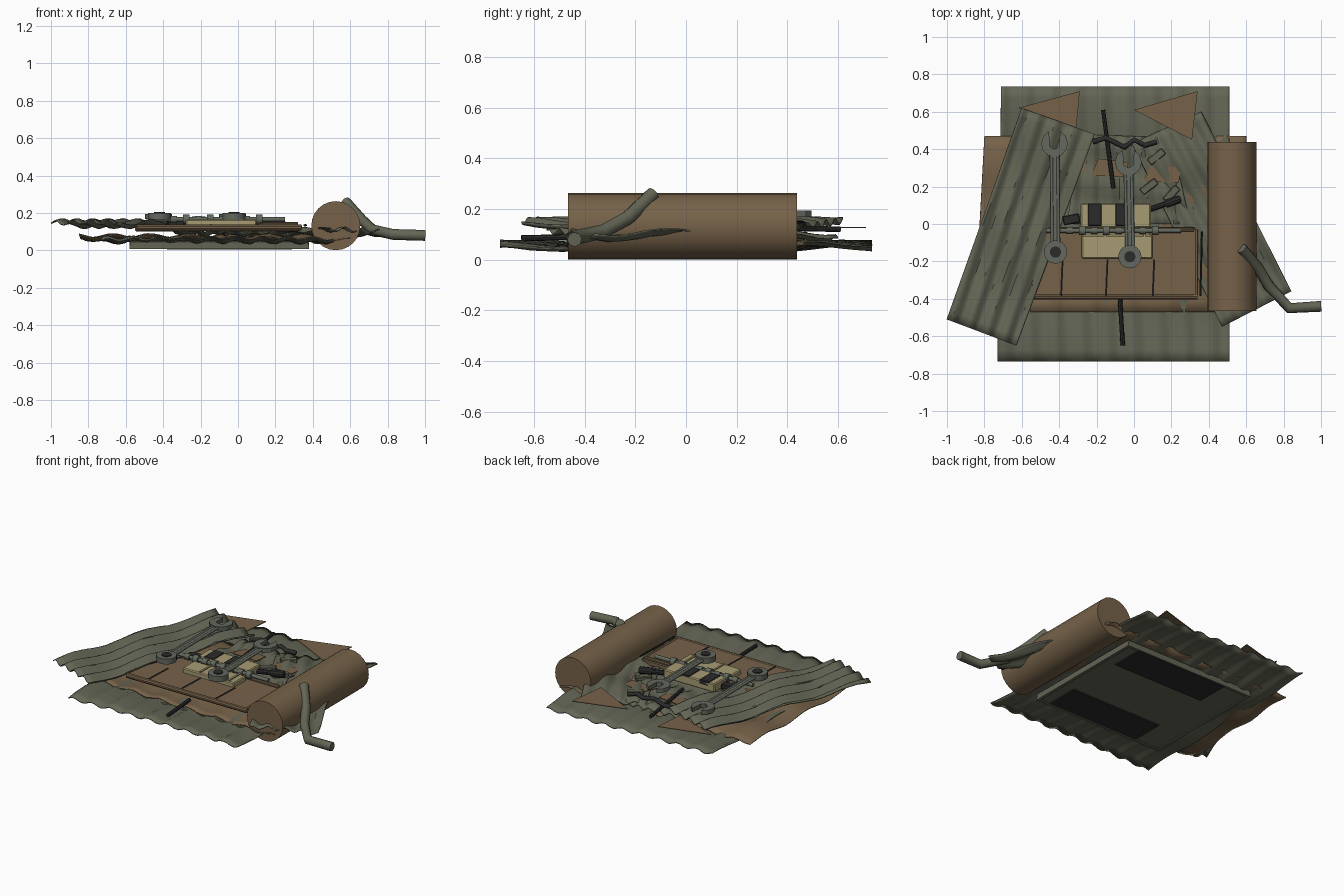
import bpy, bmesh, math, random
from mathutils import Vector, Matrix

random.seed(4)
if "Cube" in bpy.data.objects:
    bpy.data.objects.remove(bpy.data.objects["Cube"])


def material(name, rgb):
    m = bpy.data.materials.new(name)
    m.use_nodes = True
    m.diffuse_color = (*rgb, 1)
    m.node_tree.nodes["Principled BSDF"].inputs["Base Color"].default_value = (*rgb, 1)
    return m


GREEN = material("weathered green", (0.125, 0.13, 0.09))
RUST = material("rust brown", (0.18, 0.122, 0.066))
CREAM = material("faded cream", (0.38, 0.33, 0.17))
STEEL = material("dull steel", (0.125, 0.14, 0.112))
DARK = material("dark metal", (0.024, 0.024, 0.025))


def finish(name, bm, mat, smooth=False):
    bmesh.ops.recalc_face_normals(bm, faces=bm.faces)
    me = bpy.data.meshes.new(name)
    bm.to_mesh(me)
    bm.free()
    me.materials.append(mat)
    ob = bpy.data.objects.new(name, me)
    bpy.context.collection.objects.link(ob)
    if smooth:
        bpy.ops.object.select_all(action='DESELECT')
        ob.select_set(True)
        bpy.context.view_layer.objects.active = ob
        bpy.ops.object.shade_smooth_by_angle(angle=math.radians(35))
    return ob


def box(name, lo, hi, mat, bevel=0.0, turn=0):
    bm = bmesh.new()
    bmesh.ops.create_cube(bm, size=1)
    lo, hi = Vector(lo), Vector(hi)
    bmesh.ops.scale(bm, vec=hi - lo, verts=bm.verts)
    if bevel:
        bmesh.ops.bevel(bm, geom=bm.edges[:], offset=bevel, segments=1, affect='EDGES')
    bmesh.ops.transform(bm, verts=bm.verts, matrix=Matrix.Translation((lo + hi) / 2) @ Matrix.Rotation(turn, 4, 'Z'))
    return finish(name, bm, mat)


def rod(name, a, b, r, mat, sides=12):
    a, b = Vector(a), Vector(b)
    bm = bmesh.new()
    bmesh.ops.create_cone(bm, cap_ends=True, segments=sides, radius1=r, radius2=r, depth=(b - a).length)
    turn = (b - a).to_track_quat('Z', 'Y').to_matrix().to_4x4()
    bmesh.ops.transform(bm, verts=bm.verts, matrix=Matrix.Translation((a + b) / 2) @ turn)
    return finish(name, bm, mat, sides > 8)


def tube(name, points, r, mat):
    cu = bpy.data.curves.new(name, 'CURVE')
    cu.dimensions = '3D'
    cu.bevel_depth, cu.bevel_resolution, cu.use_fill_caps = r, 2, True
    sp = cu.splines.new('POLY')
    sp.points.add(len(points) - 1)
    for p, co in zip(sp.points, points):
        p.co = (*co, 1)
    cu.materials.append(mat)
    ob = bpy.data.objects.new(name, cu)
    bpy.context.collection.objects.link(ob)


def plate(name, outline, z0, z1, mat):
    bm = bmesh.new()
    face = bm.faces.new([bm.verts.new((x, y, z0)) for x, y in outline])
    top = bmesh.ops.extrude_face_region(bm, geom=[face])["geom"]
    bmesh.ops.translate(bm, vec=(0, 0, z1 - z0), verts=[v for v in top if isinstance(v, bmesh.types.BMVert)])
    return finish(name, bm, mat)


def sheet(name, corners, z, amp, waves, bend, mat, nu=48, nv=16, phase=0.0):
    """Crumpled corrugated sheet between four corners; ridges run along v."""
    a, b, c, d = (Vector(p) for p in corners)
    bm = bmesh.new()
    grid = []
    for j in range(nv + 1):
        v = j / nv
        row = []
        for i in range(nu + 1):
            u = i / nu
            p = a.lerp(b, u).lerp(d.lerp(c, u), v)
            h = amp * math.sin(math.tau * (waves * u + 0.35 * v) + phase)
            h += bend * math.sin(math.tau * (2.3 * v + 0.4 * u) + phase)
            h += random.uniform(-0.15, 0.15) * amp
            row.append(bm.verts.new((p.x, p.y, z + h)))
        grid.append(row)
    for r0, r1 in zip(grid, grid[1:]):
        for i in range(nu):
            bm.faces.new((r0[i], r0[i + 1], r1[i + 1], r1[i]))
    ob = finish(name, bm, mat, True)
    mod = ob.modifiers.new("thickness", 'SOLIDIFY')
    mod.thickness, mod.offset = 0.006, 0


# Flat hull plate beneath everything, with raised rim and two dark skids
X0, X1, Y0, Y1 = -0.58, 0.38, -0.46, 0.4
box("bottom_plate", (X0, Y0, 0.014), (X1, Y1, 0.05), GREEN, 0.005)
for s, (x0, x1, y0, y1) in enumerate([(X0, X1, Y0, Y0 + 0.02), (X0, X1, Y1 - 0.02, Y1),
                                     (X0, X0 + 0.02, Y0, Y1), (X1 - 0.02, X1, Y0, Y1)]):
    box(f"bottom_rim_{s}", (x0, y0, 0.008), (x1, y1, 0.03), GREEN)
for side, y in (("front", -0.33), ("back", 0.28)):
    box(f"{side}_skid", (-0.38, y - 0.11, 0.006), (0.29, y + 0.11, 0.04), DARK)

# Corrugated sheets
sheet("base_sheet", [(-0.73, -0.735), (0.51, -0.735), (0.51, 0.735), (-0.71, 0.735)],
      0.055, 0.009, 9, 0.012, GREEN, 72, 24)
sheet("rust_sheet", [(-0.85, -0.47), (0.6, -0.47), (0.6, 0.47), (-0.8, 0.47)],
      0.068, 0.009, 7, 0.011, RUST, 60, 16, 2.0)
sheet("right_sheet", [(0.47, -0.55), (0.84, -0.36), (0.36, 0.6), (-0.01, 0.43)],
      0.098, 0.011, 4, 0.014, GREEN, 32, 24, 1.0)
sheet("left_sheet", [(-1.0, -0.51), (-0.63, -0.65), (-0.21, 0.48), (-0.6, 0.62)],
      0.143, 0.013, 4, 0.012, GREEN, 32, 24)
sheet("middle_sheet", [(-0.36, 0.0), (0.3, 0.0), (0.2, 0.46), (-0.28, 0.48)],
      0.093, 0.01, 6, 0.012, GREEN, 40, 10, 0.6)

# Torn triangular scraps
plate("left_scrap", [(-0.62, 0.62), (-0.31, 0.5), (-0.29, 0.71)], 0.125, 0.129, RUST)
plate("right_scrap", [(0.0, 0.61), (0.31, 0.45), (0.34, 0.71)], 0.125, 0.129, RUST)
for x, y in ((-0.13, 0.3), (0.15, 0.27)):
    plate("small_scrap", [(x - 0.1, y - 0.04), (x + 0.09, y - 0.05), (x + 0.1, y + 0.03), (x - 0.06, y + 0.05)],
          0.105, 0.109, RUST)

# Drum lying on its side
rod("drum", (0.523, -0.465, 0.132), (0.523, 0.438, 0.132), 0.131, RUST, 24)

# Rusty panel with a lip and dark seams
box("panel", (-0.55, -0.385, 0.1), (0.33, -0.015, 0.135), RUST, 0.006)
rod("panel_lip", (-0.54, -0.388, 0.123), (0.34, -0.388, 0.123), 0.016, RUST, 10)
rod("panel_back_pipe", (0.08, -0.03, 0.14), (0.32, -0.03, 0.14), 0.012, RUST, 10)
rod("panel_side_pipe", (0.33, -0.03, 0.125), (0.33, -0.38, 0.125), 0.014, RUST, 10)
for x in (-0.39, -0.15, 0.1, 0.355):
    rod("panel_seam", (x, -0.385, 0.134), (x + 0.008, -0.19 if x < 0.3 else -0.04, 0.134), 0.006, DARK, 6)

# Engine block with cells
box("block_front", (-0.28, -0.185, 0.12), (0.1, -0.06, 0.165), CREAM, 0.006)
box("block_back", (-0.285, -0.02, 0.12), (0.09, 0.11, 0.178), CREAM, 0.006)
box("block_core", (-0.26, -0.07, 0.12), (0.08, 0.0, 0.15), CREAM)
for x in (-0.16, -0.03, 0.05):
    box("block_rib", (x, -0.18, 0.16), (x + 0.012, 0.1, 0.172), CREAM)
for x, y, w in ((-0.21, 0.05, 0.037), (-0.07, 0.05, 0.03)):
    box("block_opening", (x - w, y - 0.06, 0.15), (x + w, y + 0.06, 0.182), DARK, 0.004)

# Shaft with collars across the block
rod("shaft", (-0.47, -0.035, 0.166), (0.25, -0.035, 0.166), 0.012, STEEL)
for i in range(8):
    x = -0.36 + i * 0.065
    rod("shaft_collar", (x, -0.035, 0.166), (x + 0.035, -0.035, 0.166), 0.025 if i % 2 else 0.019, STEEL)


def spanner(name, x, ring_y, jaw_y, lean):
    """Ring end with dark bore, bar, and open jaw."""
    def arc(r, t):
        return x + lean + r * math.sin(t), jaw_y + r * math.cos(t)
    rod(name + "_ring", (x, ring_y, 0.165), (x, ring_y, 0.2), 0.062, STEEL, 20)
    rod(name + "_bore", (x, ring_y, 0.19), (x, ring_y, 0.205), 0.03, DARK, 16)
    for dx in (-0.017, 0.017):
        tube(name + "_edge", [(x + dx, ring_y + 0.05, 0.184), (x + lean + dx, jaw_y - 0.05, 0.184)], 0.009, STEEL)
    plate(name + "_bar", [(x - 0.02, ring_y), (x + 0.02, ring_y), (x + lean + 0.02, jaw_y - 0.04),
                          (x + lean - 0.02, jaw_y - 0.04)], 0.175, 0.188, STEEL)
    outer = [arc(0.072, math.radians(25 + 31 * k)) for k in range(11)]
    inner = [arc(0.03, math.radians(a)) for a in (300, 240, 180, 120, 60)]
    plate(name + "_jaw", outer + inner, 0.168, 0.195, STEEL)


spanner("left_spanner", -0.42, -0.15, 0.43, -0.005)
spanner("right_spanner", -0.022, -0.175, 0.33, -0.008)

# Loose dark rods, strut and twisted cable
rod("back_rod", (-0.165, 0.61, 0.12), (-0.11, 0.19, 0.13), 0.011, DARK, 8)
rod("front_rod", (-0.075, -0.4, 0.09), (-0.06, -0.65, 0.085), 0.012, DARK, 8)
rod("strut", (0.06, 0.07, 0.14), (0.25, 0.135, 0.14), 0.016, DARK, 10)
rod("strut_end", (0.17, 0.107, 0.14), (0.245, 0.133, 0.14), 0.023, DARK, 10)
box("dark_bracket", (-0.38, 0.0, 0.13), (-0.29, 0.05, 0.16), DARK, 0.005, 0.2)
tube("cable", [(-0.22, 0.44, 0.13), (-0.15, 0.46, 0.14), (-0.09, 0.43, 0.14), (-0.05, 0.41, 0.135),
               (0.0, 0.45, 0.14), (0.06, 0.42, 0.14), (0.12, 0.44, 0.13)], 0.014, DARK)
for x, y in ((0.08, 0.2), (0.2, 0.16), (0.12, 0.36)):
    box("debris", (x - 0.05, y - 0.02, 0.1), (x + 0.05, y + 0.02, 0.125), GREEN, 0.004, random.uniform(-1, 1))

# Bent pipe over the end of the drum
tube("bent_pipe", [(0.575, -0.13, 0.26), (0.66, -0.23, 0.165), (0.72, -0.33, 0.11),
                   (0.83, -0.45, 0.085), (1.0, -0.44, 0.08)], 0.029, GREEN)
